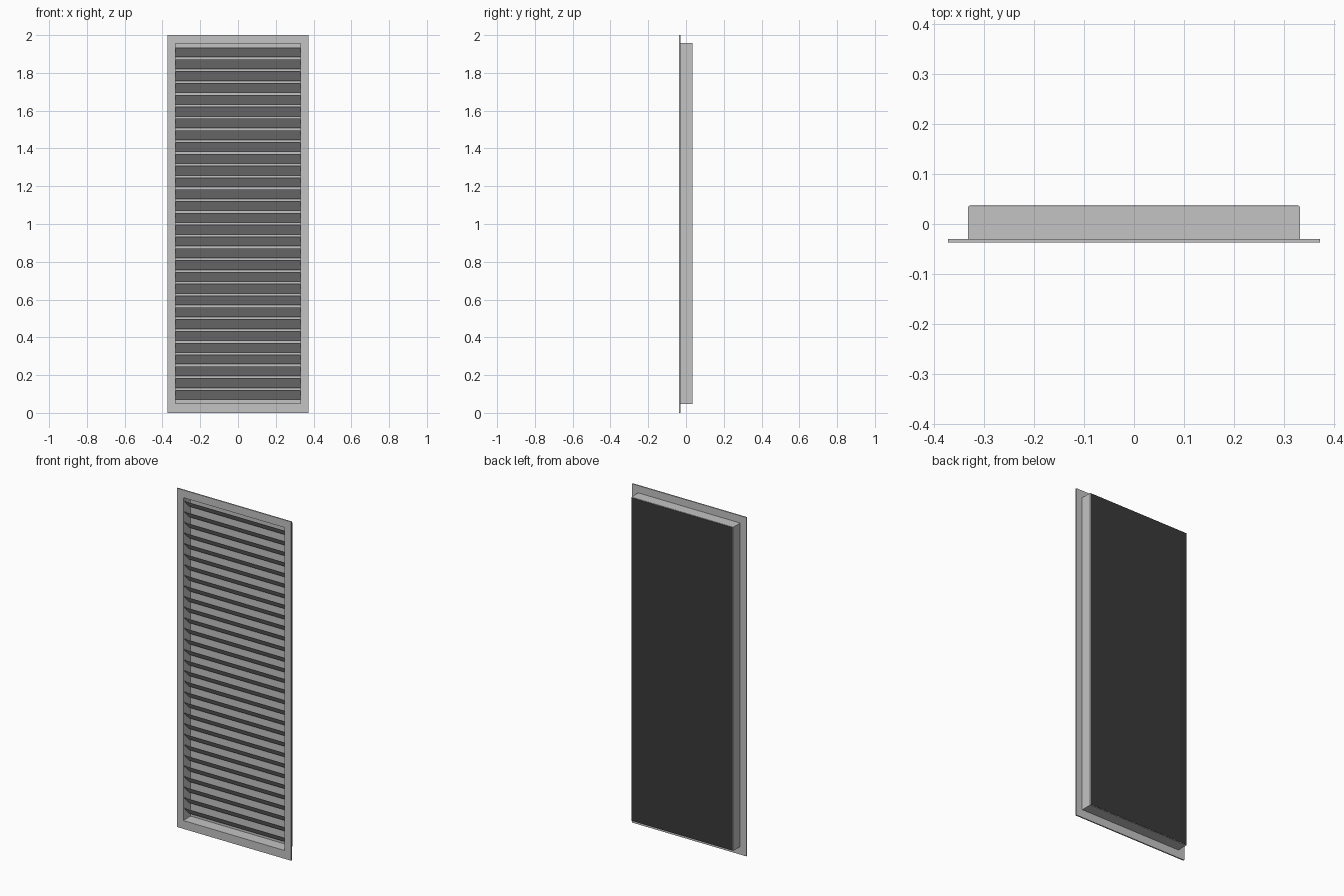
import bpy
import bmesh
from math import radians

default = bpy.data.objects.get("Cube")
if default:
    bpy.data.objects.remove(default, do_unlink=True)


def make_material(name, value):
    mat = bpy.data.materials.new(name)
    mat.use_nodes = True
    colour = (value, value, value, 1)
    mat.diffuse_color = colour
    mat.node_tree.nodes["Principled BSDF"].inputs["Base Color"].default_value = colour
    return mat


def finish(name, bm, mat):
    bmesh.ops.recalc_face_normals(bm, faces=bm.faces)
    mesh = bpy.data.meshes.new(name)
    bm.to_mesh(mesh)
    bm.free()
    mesh.materials.append(mat)
    obj = bpy.data.objects.new(name, mesh)
    bpy.context.collection.objects.link(obj)
    return obj


def box(name, size, location, mat, tilt=0):
    bm = bmesh.new()
    bmesh.ops.create_cube(bm, size=1)
    bmesh.ops.scale(bm, vec=size, verts=bm.verts)
    obj = finish(name, bm, mat)
    obj.location = location
    obj.rotation_euler.x = tilt
    return obj


metal = make_material("light grey metal", 0.55)
dark = make_material("dark backing", 0.042)

# Flanged tray: nested rectangles lofted from the rear wall, round the flange, into the opening
CENTRE = 1.002
rings = [  # half width, bottom, top, depth
    (0.333, 0.047, 1.957, 0.035),
    (0.333, 0.047, 1.957, -0.03),
    (0.373, 0, 2, -0.03),
    (0.373, 0, 2, -0.0375),
    (0.331, 0.049, 1.955, -0.0375),
    (0.331, 0.049, 1.955, 0.031),
]
bm = bmesh.new()
loops = []
for w, low, high, y in rings:
    corners = [(-w, low), (w, low), (w, high), (-w, high)]
    loops.append([bm.verts.new((x, y, z)) for x, z in corners])
for a, b in zip(loops, loops[1:]):
    for i in range(4):
        j = (i + 1) % 4
        bm.faces.new((a[i], a[j], b[j], b[i]))
bm.faces.new(loops[0])
bm.faces.new(loops[-1])
finish("flanged_frame", bm, metal)

# Slanted slats, front edge high and rear edge low
COUNT = 30
PITCH = 0.0625
for i in range(COUNT):
    z = CENTRE + (i - (COUNT - 1) / 2) * PITCH
    box(f"slat_{i + 1}", (0.662, 0.07, 0.002), (0, -0.007, z), metal, radians(-45))

# Thin dark sheet behind the tray
box("backing_sheet", (0.66, 0.0015, 1.906), (0, 0.0375, CENTRE), dark)
